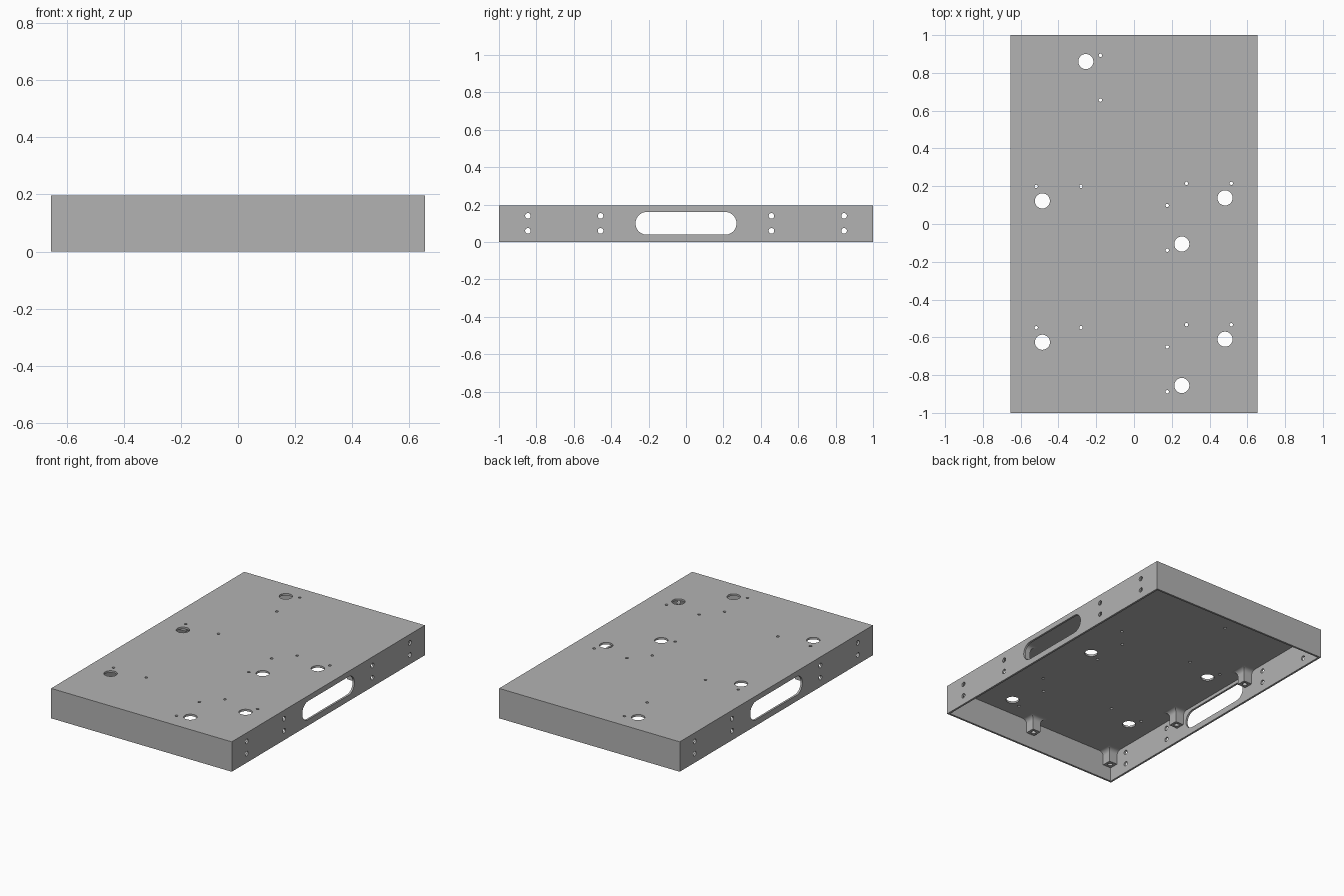
import bpy, bmesh, math

old = bpy.data.objects.get("Cube")
if old:
    bpy.data.objects.remove(old, do_unlink=True)

# Overall sizes
HX, HY, H, T = 0.655, 1.0, 0.196, 0.013
IX, IY, ROOF = HX - T, HY - T, H - T

grey = bpy.data.materials.new("plain grey")
grey.use_nodes = True
colour = (0.45, 0.45, 0.45, 1)
grey.diffuse_color = colour
grey.node_tree.nodes["Principled BSDF"].inputs["Base Color"].default_value = colour


def finish(bm, name):
    bmesh.ops.recalc_face_normals(bm, faces=bm.faces)
    mesh = bpy.data.meshes.new(name)
    bm.to_mesh(mesh)
    bm.free()
    mesh.materials.append(grey)
    obj = bpy.data.objects.new(name, mesh)
    bpy.context.collection.objects.link(obj)
    return obj


def loft(bm, rings):
    """Skin closed rings of points and cap both ends."""
    rows = [[bm.verts.new(p) for p in ring] for ring in rings]
    for a, b in zip(rows, rows[1:]):
        for i in range(len(a)):
            j = (i + 1) % len(a)
            bm.faces.new((a[i], a[j], b[j], b[i]))
    bm.faces.new(rows[0])
    bm.faces.new(rows[-1])


def box(bm, hx, hy, z0, z1):
    corners = ((-hx, -hy), (hx, -hy), (hx, hy), (-hx, hy))
    loft(bm, [[(x, y, z) for x, y in corners] for z in (z0, z1)])


def circle(u, v, r, n=32, stretch=0.0):
    """Circle, or a rounded slot when stretched along u."""
    pts = []
    for i in range(n):
        a = 2 * math.pi * (i + 0.5) / n
        side = math.copysign(stretch, math.cos(a))
        pts.append((u + side + r * math.cos(a), v + r * math.sin(a)))
    return pts


def drill_z(bm, x, y, r, z0, z1, n=32):
    ring = circle(x, y, r, n)
    loft(bm, [[(u, v, z) for u, v in ring] for z in (z0, z1)])


def drill_x(bm, ring):
    loft(bm, [[(x, u, v) for u, v in ring] for x in (-1, 1)])


def cut(obj, bm):
    cutter = finish(bm, "cutter")
    cutter.hide_render = True
    mod = obj.modifiers.new("cut", "BOOLEAN")
    mod.operation = "DIFFERENCE"
    mod.solver = "EXACT"
    mod.object = cutter
    bpy.context.view_layer.objects.active = obj
    bpy.ops.object.modifier_apply(modifier=mod.name)
    bpy.data.objects.remove(cutter, do_unlink=True)


# Open-bottomed tray shell
bm = bmesh.new()
box(bm, HX, HY, 0, H)
shell = finish(bm, "enclosure_shell")
bm = bmesh.new()
box(bm, IX, IY, -0.1, ROOF)
cut(shell, bm)

# Handle slots and screw holes through both long walls
bm = bmesh.new()
drill_x(bm, circle(0, 0.1, 0.061, 40, 0.209))
for y in (-0.845, -0.457, 0.457, 0.845):
    for z in (0.06, 0.14):
        drill_x(bm, circle(y, z, 0.015, 20))

# Roof openings: one large hole with two small screw holes beside it
# (x, y, direction along the screw pair, direction across to the pair)
fixtures = [
    (-0.255, 0.86, (0, -1), (1, 0)),
    (-0.485, 0.122, (1, 0), (0, 1)),
    (0.482, 0.138, (-1, 0), (0, 1)),
    (0.253, -0.106, (0, 1), (-1, 0)),
    (-0.485, -0.626, (1, 0), (0, 1)),
    (0.482, -0.61, (-1, 0), (0, 1)),
    (0.253, -0.855, (0, 1), (-1, 0)),
]
for x, y, along, across in fixtures:
    drill_z(bm, x, y, 0.04, 0.15, 0.3)
    for d in (-0.033, 0.204):
        drill_z(bm, x + along[0] * d + across[0] * 0.077,
                y + along[1] * d + across[1] * 0.077, 0.009, 0.15, 0.3, 16)
cut(shell, bm)

# Mounting posts along the walls, flared where they meet the roof
W, FLARE, END = 0.03, 0.03, 0.093
PX, PY = IX - W, IY - W
spots = [(sx * PX, y) for sx in (-1, 1) for y in (-PY, -0.325, 0.325, PY)]
spots += [(0, -PY), (0, PY)]


def clamp(v, limit):
    return max(-limit, min(limit, v))


profile = [(W, END)]
for i in range(7):
    a = math.pi / 2 * i / 6
    profile.append((W + FLARE * (1 - math.cos(a)), ROOF - FLARE * (1 - math.sin(a))))

posts_bm, bores_bm = bmesh.new(), bmesh.new()
for px, py in spots:
    loft(posts_bm, [[(clamp(px + sx * w, IX), clamp(py + sy * w, IY), z)
                     for sx, sy in ((-1, -1), (1, -1), (1, 1), (-1, 1))]
                    for w, z in profile])
    drill_z(bores_bm, px, py, 0.015, 0.05, 0.16, 20)
posts = finish(posts_bm, "mounting_posts")
cut(posts, bores_bm)

# Smooth the round bores and keep the plate edges crisp
bpy.ops.object.select_all(action="DESELECT")
for obj in (shell, posts):
    obj.select_set(True)
bpy.context.view_layer.objects.active = shell
bpy.ops.object.shade_smooth_by_angle(angle=math.radians(30))
